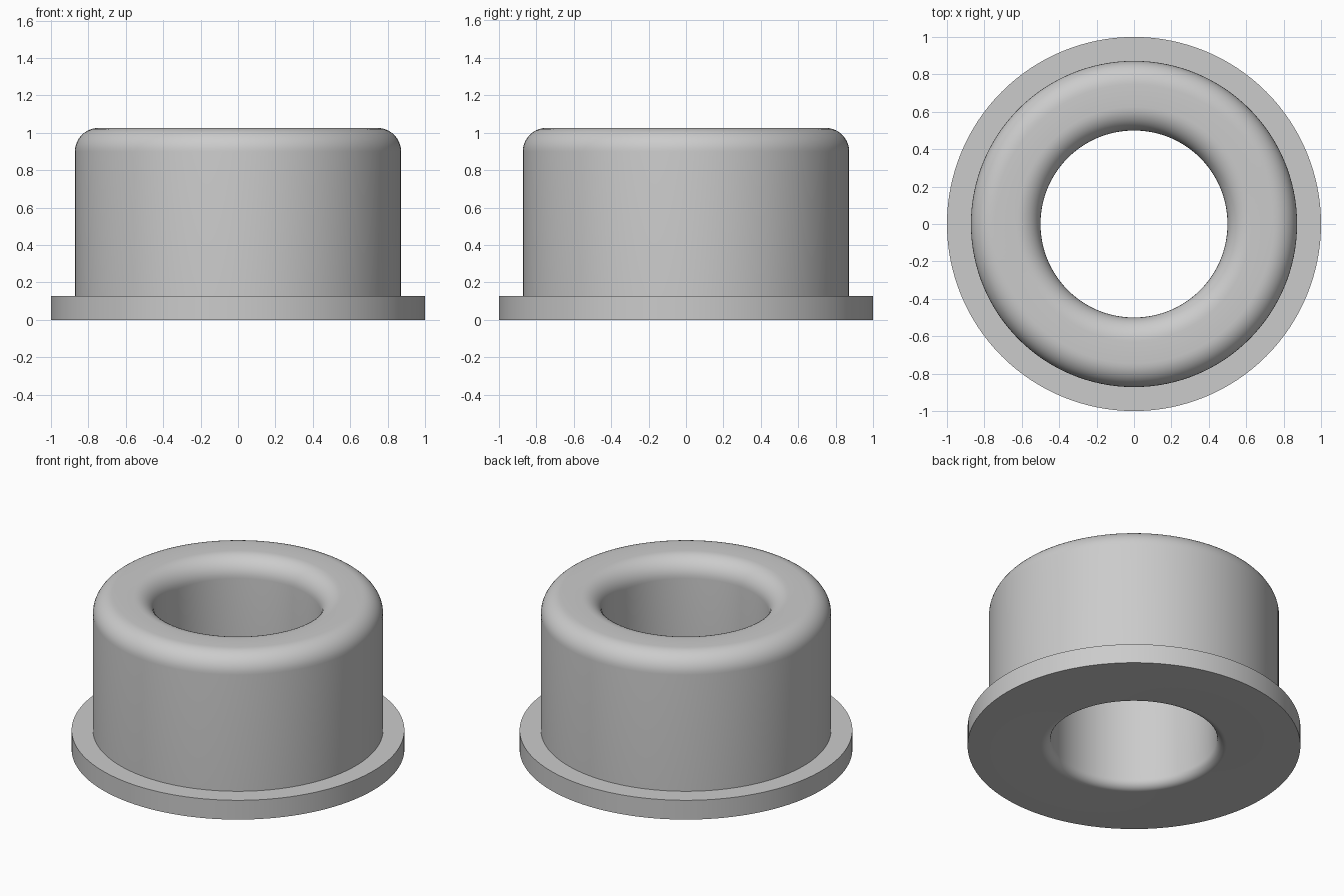
import bpy
import bmesh
from math import sin, cos, pi
from mathutils import Vector

if "Cube" in bpy.data.objects:
    bpy.data.objects.remove(bpy.data.objects["Cube"], do_unlink=True)

# Main dimensions
BORE, BODY, FLANGE = 0.5, 0.872, 1.0
FLANGE_TOP, HEIGHT = 0.128, 1.026
ROUND, BOTTOM_ROUND = 0.126, 0.058
SIDES, STEPS = 128, 10


def fillet(r, z, radius, start, end):
    """Arc of profile points about centre (r, z), angles in quarter turns."""
    angles = [(start + (end - start) * i / STEPS) * pi / 2 for i in range(STEPS + 1)]
    return [(r + radius * cos(a), z + radius * sin(a)) for a in angles]


# Cross-section: flange, rounded body top, bore, rounded bore mouth
profile = [(FLANGE, 0), (FLANGE, FLANGE_TOP), (BODY, FLANGE_TOP)]
profile += fillet(BODY - ROUND, HEIGHT - ROUND, ROUND, 0, 1)
profile += fillet(BORE + ROUND, HEIGHT - ROUND, ROUND, 1, 2)
profile += fillet(BORE + BOTTOM_ROUND, BOTTOM_ROUND, BOTTOM_ROUND, 2, 3)

# Revolve the closed section around z
bm = bmesh.new()
verts = [bm.verts.new((r, 0, z)) for r, z in profile]
edges = [bm.edges.new((v, verts[(i + 1) % len(verts)])) for i, v in enumerate(verts)]
bmesh.ops.spin(bm, geom=verts + edges, cent=Vector(), axis=Vector((0, 0, 1)),
               angle=2 * pi, steps=SIDES, use_duplicate=False)
bmesh.ops.remove_doubles(bm, verts=bm.verts[:], dist=0.0001)
bmesh.ops.recalc_face_normals(bm, faces=bm.faces[:])
mesh = bpy.data.meshes.new("flanged_bushing")
bm.to_mesh(mesh)
bm.free()

bushing = bpy.data.objects.new("flanged_bushing", mesh)
bpy.context.collection.objects.link(bushing)

# Plain grey
grey = bpy.data.materials.new("light_grey")
grey.use_nodes = True
colour = (0.6, 0.6, 0.6, 1)
grey.diffuse_color = colour
grey.node_tree.nodes["Principled BSDF"].inputs["Base Color"].default_value = colour
mesh.materials.append(grey)

# Smooth curves, crisp flange edges
bpy.ops.object.select_all(action="DESELECT")
bushing.select_set(True)
bpy.context.view_layer.objects.active = bushing
bpy.ops.object.shade_smooth_by_angle(angle=pi / 6)
